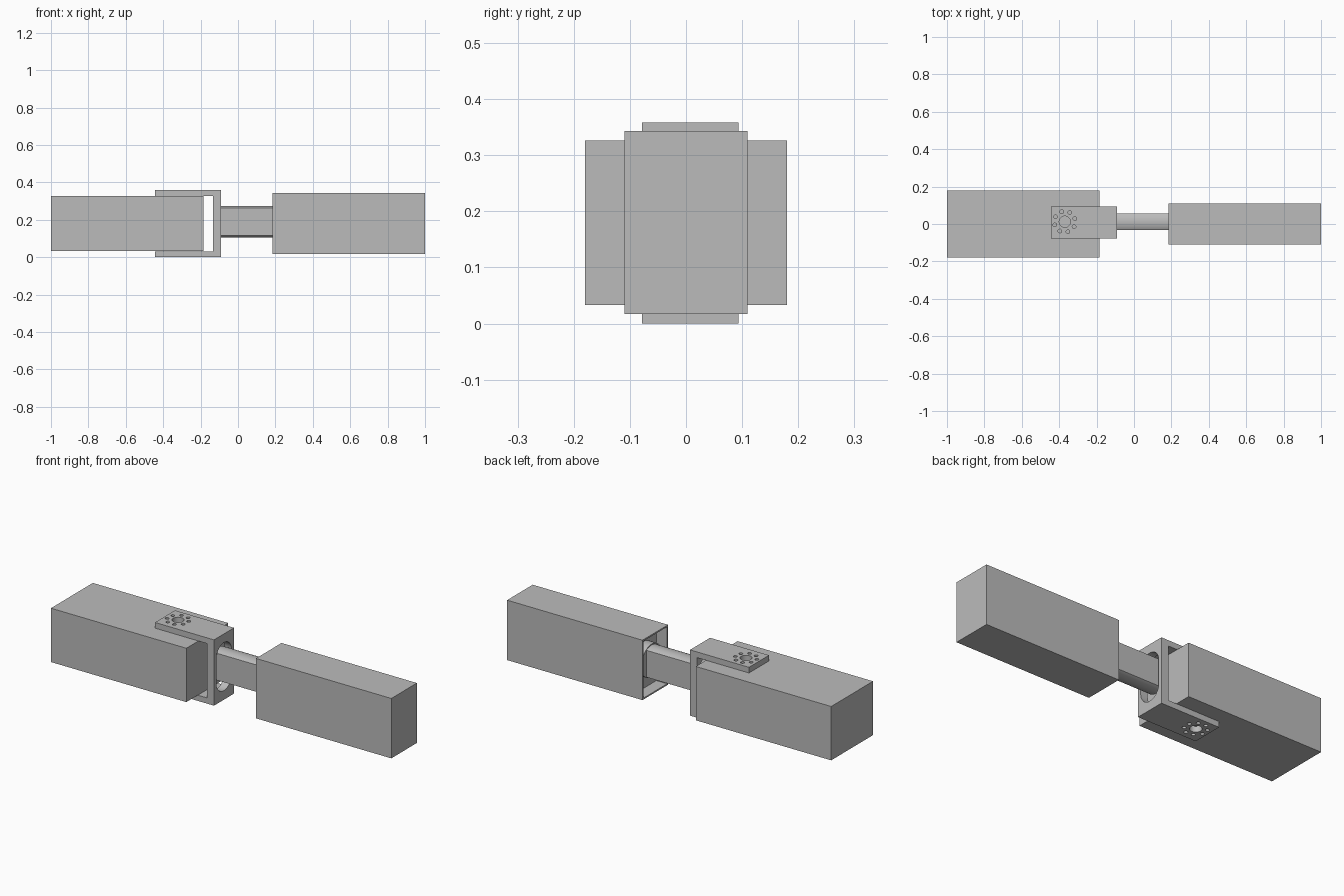
import bpy, bmesh, math
from mathutils import Matrix

old = bpy.data.objects.get("Cube")
if old:
    bpy.data.objects.remove(old, do_unlink=True)

grey = bpy.data.materials.new("plain_grey")
grey.use_nodes = True
grey.diffuse_color = (0.5, 0.5, 0.5, 1)
grey.node_tree.nodes["Principled BSDF"].inputs["Base Color"].default_value = (0.5, 0.5, 0.5, 1)


def finish(name, bm):
    mesh = bpy.data.meshes.new(name)
    bm.to_mesh(mesh)
    bm.free()
    mesh.materials.append(grey)
    obj = bpy.data.objects.new(name, mesh)
    bpy.context.collection.objects.link(obj)
    return obj


def box(name, x, y, z):
    bm = bmesh.new()
    size = Matrix.Diagonal((x[1] - x[0], y[1] - y[0], z[1] - z[0], 1))
    mid = Matrix.Translation([sum(r) / 2 for r in (x, y, z)])
    bmesh.ops.create_cube(bm, size=1, matrix=mid @ size)
    return finish(name, bm)


def cylinder(name, centre, radius, depth, axis="Z", sides=32):
    bm = bmesh.new()
    turn = Matrix.Rotation(math.pi / 2, 4, "Y") if axis == "X" else Matrix()
    bmesh.ops.create_cone(bm, cap_ends=True, segments=sides, radius1=radius, radius2=radius,
                          depth=depth, matrix=Matrix.Translation(centre) @ turn)
    return finish(name, bm)


def combine(obj, tool, operation="DIFFERENCE"):
    mod = obj.modifiers.new("cut", "BOOLEAN")
    mod.object, mod.operation, mod.solver = tool, operation, "EXACT"
    bpy.context.view_layer.objects.active = obj
    bpy.ops.object.modifier_apply(modifier=mod.name)
    bpy.data.objects.remove(tool, do_unlink=True)


def smooth(obj):
    bpy.ops.object.select_all(action="DESELECT")
    obj.select_set(True)
    bpy.context.view_layer.objects.active = obj
    bpy.ops.object.shade_smooth_by_angle(angle=math.radians(30))


# Wide motor housing
box("wide_housing", (-1, -0.185), (-0.18, 0.18), (0.033, 0.326))

# U-shaped bracket: a block opened from one end
MID_Y, MID_Z = 0.008, 0.18
bracket = box("u_bracket", (-0.445, -0.09), (-0.078, 0.094), (0, 0.358))
combine(bracket, box("mouth", (-0.6, -0.133), (-0.3, 0.3), (0.031, 0.327)))

# Rounded slot through the bracket web
slot = box("slot", (-0.2, 0), (MID_Y - 0.066, MID_Y + 0.066), (MID_Z - 0.065, MID_Z + 0.065))
for side in (-1, 1):
    end = cylinder("slot_end", (-0.1, MID_Y, MID_Z + side * 0.065), 0.066, 0.2, "X")
    combine(slot, end, "UNION")
combine(bracket, slot)

# Bolt circle through both arms
HUB_X, HUB_Y = -0.37, 0.012
combine(bracket, cylinder("hub_hole", (HUB_X, HUB_Y, MID_Z), 0.03, 1))
for i in range(8):
    a = math.radians(17 + 45 * i)
    spot = (HUB_X + 0.056 * math.cos(a), HUB_Y + 0.056 * math.sin(a), MID_Z)
    combine(bracket, cylinder("bolt_hole", spot, 0.01, 1, sides=16))
smooth(bracket)

# Connecting bar: a round bar with two flat sides
bar = cylinder("connecting_bar", (0.045, 0.012, 0.19), 0.085, 0.35, "X", 64)
combine(bar, box("flats", (-1, 1), (-0.031, 0.055), (0, 1)), "INTERSECT")
smooth(bar)

# Narrow housing, a thin shell open toward the bar
shell = box("narrow_housing", (0.185, 1), (-0.11, 0.11), (0.017, 0.343))
combine(shell, box("cavity", (0.1, 0.99), (-0.102, 0.102), (0.025, 0.335)))

# Motor inside the shell with its round horn
box("inner_motor", (0.25, 0.98), (-0.102, 0.102), (0.025, 0.335))
smooth(cylinder("motor_horn", (0.225, 0.008, 0.19), 0.09, 0.05, "X", 48))
